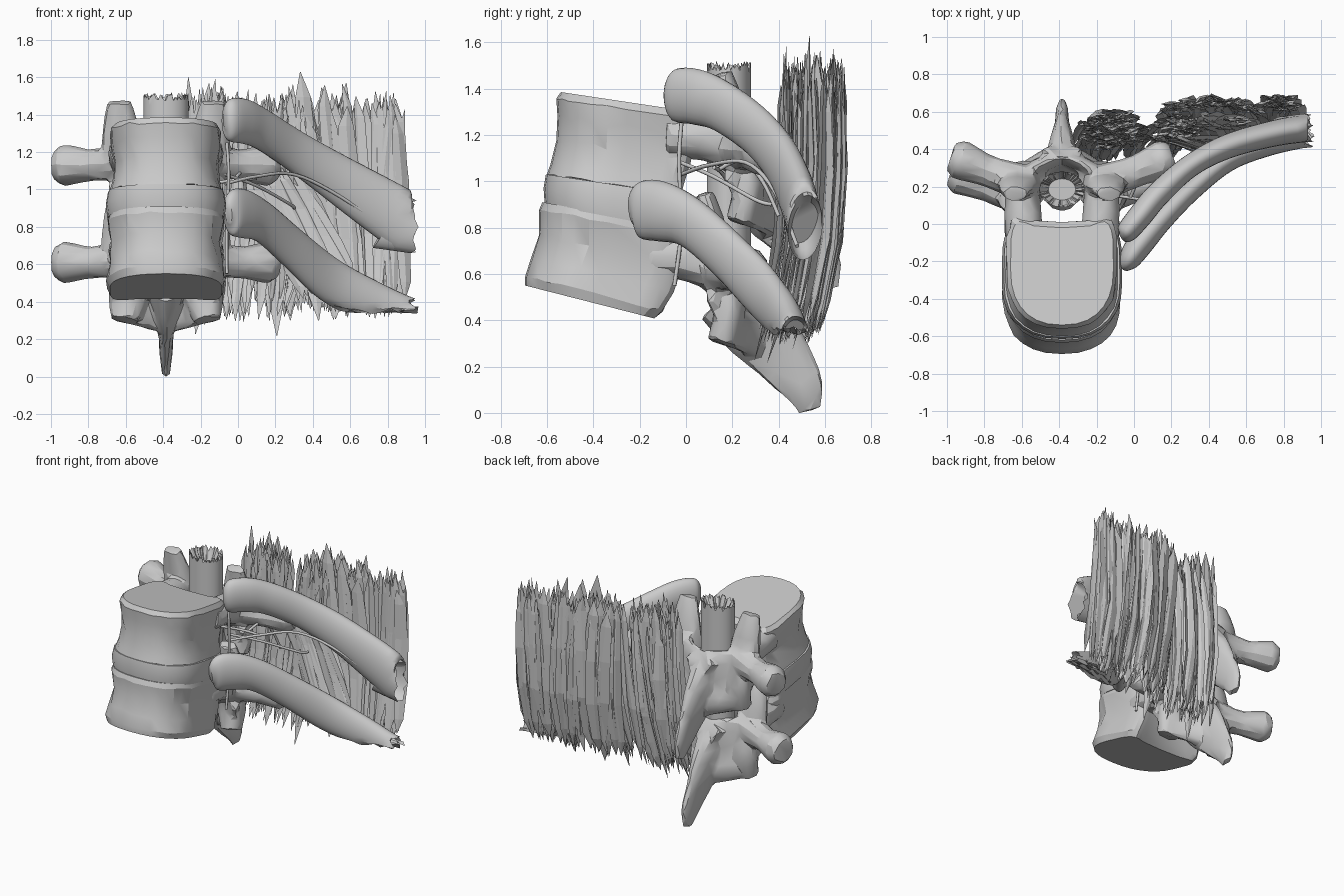
import bpy, bmesh, math, random
from mathutils import Vector

random.seed(4)
if "Cube" in bpy.data.objects:
    bpy.data.objects.remove(bpy.data.objects["Cube"])

CX = -0.385  # midline of the spine

gray = bpy.data.materials.new("bone_gray")
gray.use_nodes = True
gray.diffuse_color = (0.6, 0.6, 0.6, 1)
gray.node_tree.nodes["Principled BSDF"].inputs["Base Color"].default_value = (0.6, 0.6, 0.6, 1)


def finish(name, bm, angle=35):
    bmesh.ops.recalc_face_normals(bm, faces=bm.faces)
    mesh = bpy.data.meshes.new(name)
    bm.to_mesh(mesh)
    bm.free()
    mesh.materials.append(gray)
    ob = bpy.data.objects.new(name, mesh)
    bpy.context.collection.objects.link(ob)
    bpy.ops.object.select_all(action='DESELECT')
    bpy.context.view_layer.objects.active = ob
    ob.select_set(True)
    if angle:
        bpy.ops.object.shade_smooth_by_angle(angle=math.radians(angle))
    return ob


def loft(bm, rings):
    """Skin a list of point rings and cap both ends."""
    loops = [[bm.verts.new(p) for p in ring] for ring in rings]
    n = len(loops[0])
    for a, b in zip(loops, loops[1:]):
        for i in range(n):
            bm.faces.new((a[i], a[(i + 1) % n], b[(i + 1) % n], b[i]))
    bm.faces.new(loops[0])
    bm.faces.new(loops[-1])


def spline(keys, steps):
    """Catmull-Rom through tuples of any length."""
    pts = [keys[0]] + list(keys) + [keys[-1]]
    out = []
    for i in range(1, len(pts) - 2):
        for s in range(steps):
            t = s / steps
            out.append([b + 0.5 * t * (c - a + t * (2 * a - 5 * b + 4 * c - d + t * (3 * (b - c) + d - a)))
                        for a, b, c, d in zip(*pts[i - 1:i + 3])])
    return out + [list(keys[-1])]


def tube_rings(keys, sides=12, steps=4):
    """Keys are x, y, z, sideways radius, upright radius."""
    path = spline(keys, steps)
    pos = [Vector(k[:3]) for k in path]
    whole = (pos[-1] - pos[0]).normalized()
    ref = Vector((0, 0, 1)) if abs(whole.z) < 0.9 else Vector((0, 1, 0))
    rings = []
    for i, k in enumerate(path):
        t = (pos[min(i + 1, len(pos) - 1)] - pos[max(i - 1, 0)]).normalized()
        u = t.cross(ref).normalized()
        v = u.cross(t)
        rings.append([pos[i] + u * k[3] * math.cos(a) + v * k[4] * math.sin(a)
                      for a in (j * math.tau / sides for j in range(sides))])
    return rings


def body_ring(w, front, back, z, slope, rough=0, sides=28):
    """D-shaped, tilted outline: round in front, squarer with a notch behind."""
    mid = front + 0.3
    ring = []
    for i in range(sides):
        a = i * math.tau / sides
        c, s = math.cos(a), math.sin(a)
        e = 0.85 if s < 0 else 0.4
        x = CX + (w + random.uniform(-rough, rough)) * math.copysign(abs(c) ** e, c)
        if s < 0:
            y = mid - (mid - front) * abs(s) ** e
        else:
            y = mid + (back - mid) * s ** e - 0.07 * s ** 8
        ring.append((x, y, z + slope * (y - front) + random.uniform(-rough, rough)))
    return ring


# Vertebral bodies and disc: half width, front, back, front height, tilt, roughness
blocks = {
    "upper_vertebra_body": [(.275, -.54, .05, 1.385, -.15), (.295, -.56, .08, 1.36, -.15, .008),
                            (.285, -.555, .08, 1.28, -.16, .012), (.268, -.56, .06, 1.18, -.15, .012),
                            (.285, -.585, .03, 1.08, -.15, .008), (.3, -.6, .02, 1.03, -.15, .004)],
    "disc": [(.31, -.605, .01, 1.03, -.15), (.322, -.615, .02, .97, -.17), (.312, -.61, .01, .9, -.19)],
    "lower_vertebra_body": [(.305, -.62, .01, .91, -.19), (.31, -.635, .03, .88, -.2, .006),
                            (.29, -.635, .03, .77, -.21, .012), (.3, -.67, -.01, .67, -.23, .012),
                            (.315, -.695, -.06, .59, -.25, .006), (.3, -.695, -.1, .55, -.255)],
}
for name, rows in blocks.items():
    bm = bmesh.new()
    loft(bm, [body_ring(*r) for r in rows])
    finish(name, bm, 22)

# Bony arches: paired parts are offset from the midline and mirrored
paired = [
    [(.2, -.08, 1.2, .1, .1), (.21, .08, 1.19, .1, .1), (.21, .24, 1.14, .085, .11)],              # pedicle
    [(.25, .22, 1.12, .045, .14), (.14, .3, 1.04, .045, .21), (-.03, .37, .96, .05, .22)],         # lamina
    [(.24, .25, .89, .05, .08), (.12, .33, .87, .05, .09), (-.03, .4, .84, .06, .1)],              # lamina edge
    [(.22, .22, 1.1, .12, .07), (.24, .2, 1.3, .105, .06), (.25, .16, 1.47, .065, .04)],           # upper joint
    [(.17, .24, 1.15, .09, .07), (.2, .27, .98, .11, .07), (.22, .235, .82, .075, .065)],          # lower joint
    [(.16, .21, 1.15, .1, .13), (.3, .25, 1.14, .09, .095), (.4, .285, 1.13, .085, .085),
     (.5, .325, 1.13, .1, .105), (.55, .345, 1.13, .105, .11), (.595, .36, 1.13, .075, .08)],      # transverse
]
spine = [(0, .27, 1.04, .11, .17), (0, .39, .9, .075, .17), (0, .5, .755, .042, .13),
         (0, .58, .64, .035, .1), (0, .615, .53, .022, .05)]
for name, dy, dz in (("upper_vertebra_arch", 0, 0), ("lower_vertebra_arch", -.08, -.52)):
    bm = bmesh.new()
    for side in (-1, 1):
        for part in paired:
            loft(bm, tube_rings([(CX + side * x, y + dy, z + dz, a, b) for x, y, z, a, b in part]))
    loft(bm, tube_rings([(CX + x, y + dy, z + dz, a, b) for x, y, z, a, b in spine]))
    arch = finish(name, bm, 0)
    fuse = arch.modifiers.new("fuse", 'REMESH')
    fuse.mode = 'VOXEL'
    fuse.voxel_size = 0.014
    soften = arch.modifiers.new("soften", 'SMOOTH')
    soften.iterations = 4
    facet = arch.modifiers.new("facet", 'DECIMATE')
    facet.ratio = 0.05
    for m in ("fuse", "soften", "facet"):
        bpy.ops.object.modifier_apply(modifier=m)
    bpy.ops.object.shade_smooth_by_angle(angle=math.radians(25))

# Spinal cord with frayed ends
bm = bmesh.new()
rings = []
for z, scale, fray in ((.6, .6, 0), (.53, .9, .03), (.55, 1, .04), (1, 1, 0), (1.45, 1, 0),
                       (1.495, 1, .025), (1.48, .9, .03), (1.42, .6, 0)):
    rings.append([(CX + .12 * scale * math.cos(a), .185 + .095 * scale * math.sin(a), z + random.uniform(-fray, fray))
                  for a in (i * math.tau / 72 for i in range(72))])
loft(bm, rings)
finish("spinal_cord", bm, 40)

# Ribs with broken outer ends
ribs = {
    "upper_rib": [(-.07, -.07, 1.37, .02, .04), (-.045, -.05, 1.37, .055, .11), (.03, .04, 1.365, .065, .12),
                  (.13, .16, 1.32, .065, .11), (.3, .31, 1.21, .06, .11), (.5, .415, 1.08, .065, .125),
                  (.75, .485, .92, .07, .15), (.94, .515, .8, .075, .165)],
    "lower_rib": [(-.05, -.24, .87, .02, .05), (-.03, -.2, .875, .055, .12), (.03, -.11, .87, .07, .13),
                  (.14, .02, .82, .065, .11), (.3, .18, .68, .06, .11), (.5, .34, .51, .06, .12),
                  (.72, .43, .4, .065, .11), (.92, .47, .34, .06, .08)],
}
for name, keys in ribs.items():
    rings = tube_rings(keys, 24, 5)
    # Recessed, ragged break
    core = sum(rings[-1], Vector()) / len(rings[-1])
    hollow = [core.lerp(p, .8) - Vector((.15, 0, 0)) for p in rings[-1]]
    rings[-1] = [Vector((.94 + random.uniform(-.03, .025), p.y, p.z)) for p in rings[-1]]
    for ring in rings[:-1]:
        for p in ring:
            p.x = min(p.x, .93)
    rings.append(hollow)
    if name == "lower_rib":
        for ring in rings:
            for p in ring:
                p.z = max(p.z, .355 + random.uniform(-.02, .02))
    bm = bmesh.new()
    loft(bm, rings)
    finish(name, bm, 40)

# Nerves and vessels
lines = {
    "side_trunk": [(-.06, -.02, 1.25), (-.05, -.03, 1.08), (-.06, -.02, .8), (-.06, -.05, .55)],
    "rib_nerve": [(-.07, -.02, 1.03), (.1, .1, 1.07), (.3, .26, 1.08), (.55, .38, .96), (.9, .48, .72)],
    "rib_vessel": [(-.07, -.02, 1.08), (.1, .12, 1.02), (.28, .3, .92), (.3, .37, .9)],
    "nerve_root": [(-.3, .18, 1), (-.15, .16, 1.03), (-.02, .14, 1.05), (.1, .12, 1.06)],
    "back_branch": [(-.02, .14, 1.05), (.02, .24, 1.09), (.04, .33, 1.0), (.06, .4, .85)],
}
for name, pts in lines.items():
    bm = bmesh.new()
    loft(bm, tube_rings([(*p, .009, .009) for p in pts], 8, 5))
    finish(name, bm, 60)


def fibre(bm, x, y, low, high, lean, width):
    """One flat, ragged, spike-ended muscle strand."""
    turn = random.uniform(-.7, .7)
    rings = []
    for t, size in ((0, .04), (.1, .7), (.35, 1), (.65, 1), (.9, .75), (1, .04)):
        z = low + (high - low) * t
        px = x + lean * (t - .5) + random.uniform(-.01, .01)
        py = y - .1 * (max(0, .95 - z) / .6) ** 1.5 + random.uniform(-.006, .006)
        ring = []
        for u, v in ((1, 0), (0, .25), (-1, 0), (0, -.25)):
            u, v = u * width * size, v * width * size
            ring.append((px + u * math.cos(turn) - v * math.sin(turn),
                         py + u * math.sin(turn) + v * math.cos(turn), z))
        rings.append(ring)
    loft(bm, rings)


# Back muscles: centre x, y, half spans, backward bow, strand count, lean, width
muscles = {
    "inner_back_muscle": (-.13, .485, .19, .1, .02, 110, .04, .035),
    "middle_back_muscle": (.2, .52, .12, .06, 0, 45, .08, .035),
    "deep_back_muscle": (.45, .545, .2, .025, 0, 22, -.1, .045),
    "outer_back_muscle": (.42, .595, .27, .025, .06, 75, -.04, .045),
    "edge_back_muscle": (.79, .64, .11, .04, .01, 40, 0, .038),
}
for name, (cx, cy, rx, ry, bow, count, lean, width) in muscles.items():
    bm = bmesh.new()
    for _ in range(count):
        a, r = random.uniform(0, math.tau), math.sqrt(random.random())
        u = r * math.cos(a)
        fibre(bm, cx + rx * u, cy + bow * (1 - u * u) + ry * r * math.sin(a), random.gauss(.38, .045),
              random.gauss(1.45, .055), random.gauss(lean, .03), width * random.uniform(.5, 1.3))
    finish(name, bm, 0)

# Slanting strands between the upper process and the lower rib
bm = bmesh.new()
for i in range(14):
    fibre(bm, .2 + .02 * i, .46, .42 + .01 * i, 1.08 + random.uniform(-.05, .08), -.3, .045)
finish("slanting_muscle", bm, 0)
